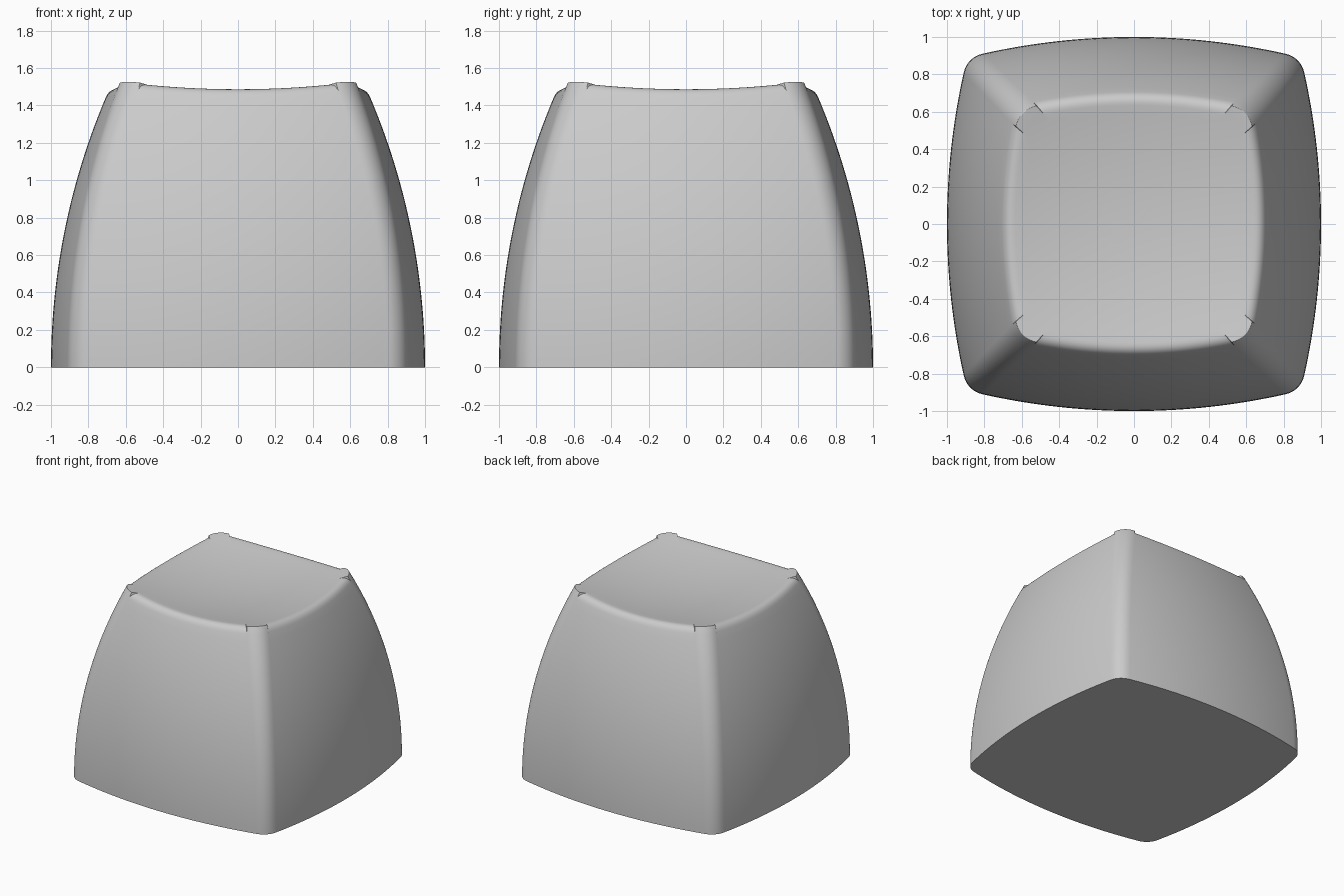
import bpy, bmesh
from math import sqrt, atan2, sin, cos, pi, radians

if "Cube" in bpy.data.objects:
    bpy.data.objects.remove(bpy.data.objects["Cube"])

R = 3.7          # radius of the bulging walls
D = R - 1        # wall centre offset
FILLET = 0.13    # vertical corner radius
SOFT = 0.05      # setback of the softened top rim
Z_MID = 1.43     # height of the dish centre
N_SIDE, N_CORNER, N_WALL, N_RIM, N_DISH = 32, 8, 28, 6, 14


def outline_point(z, side, kind, t):
    """Point on the filleted outline at height z, turned to one of four sides."""
    rho = sqrt(R * R - z * z)
    q = rho - FILLET
    f = (-D + sqrt(2 * q * q - D * D)) / 2
    a = atan2(f, f + D)
    if kind == 'side':
        x, y = -D + rho * cos(a * t), rho * sin(a * t)
    else:
        g = a + (pi / 2 - 2 * a) * t
        x, y = f + FILLET * cos(g), f + FILLET * sin(g)
    for _ in range(side):
        x, y = -y, x
    return x, y


def dish(x, y):
    return Z_MID + R - sqrt(R * R - x * x - y * y)


def column(side, kind, t):
    """Vertical run of points: wall, soft rim, then dish toward the centre."""
    soft = SOFT if kind == 'side' else 0.003
    z = 1.5
    for _ in range(12):
        z = dish(*outline_point(z, side, kind, t))
    ex, ey = outline_point(z, side, kind, t)
    z0 = z - soft
    pts = [(*outline_point(z0 * i / N_WALL, side, kind, t), z0 * i / N_WALL)
           for i in range(N_WALL + 1)]
    k = 1 - soft / 0.69
    ix, iy = ex * k, ey * k
    p0, p1, p2 = pts[-1], (ex, ey, z), (ix, iy, dish(ix, iy))
    for i in range(1, N_RIM + 1):
        u = i / N_RIM
        pts.append(tuple((1 - u) ** 2 * a + 2 * u * (1 - u) * b + u * u * c
                         for a, b, c in zip(p0, p1, p2)))
    for i in range(1, N_DISH):
        s = 1 - i / N_DISH
        pts.append((ix * s, iy * s, dish(ix * s, iy * s)))
    return pts


# Columns around the body: each side followed by its corner
side_ts = [-0.99] + [-1 + 2 * i / N_SIDE for i in range(1, N_SIDE)] + [0.99]
columns = []
for side in range(4):
    columns += [column(side, 'side', t) for t in side_ts]
    columns += [column(side, 'corner', i / N_CORNER) for i in range(N_CORNER + 1)]

# Skin the columns, close the dish centre and the flat base
bm = bmesh.new()
grid = [[bm.verts.new(p) for p in col] for col in columns]
centre = bm.verts.new((0, 0, Z_MID))
for j, col in enumerate(grid):
    nxt = grid[(j + 1) % len(grid)]
    for i in range(len(col) - 1):
        bm.faces.new((col[i], nxt[i], nxt[i + 1], col[i + 1]))
    bm.faces.new((col[-1], nxt[-1], centre))
bm.faces.new([col[0] for col in reversed(grid)])
bmesh.ops.recalc_face_normals(bm, faces=bm.faces)

mesh = bpy.data.meshes.new("dished_cap")
bm.to_mesh(mesh)
bm.free()
cap = bpy.data.objects.new("dished_cap", mesh)
bpy.context.collection.objects.link(cap)
bpy.context.view_layer.objects.active = cap
cap.select_set(True)
bpy.ops.object.shade_smooth_by_angle(angle=radians(30))
